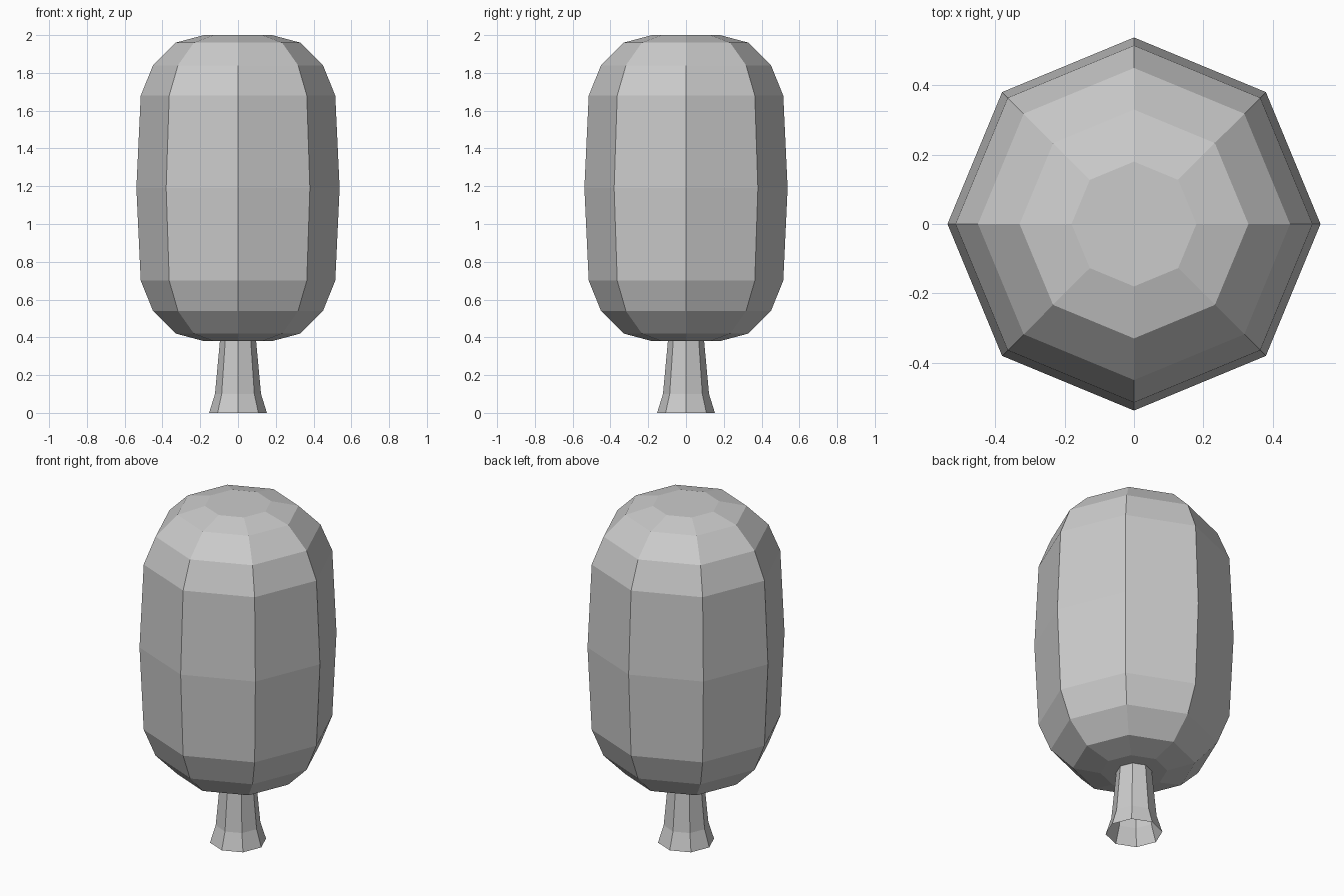
import bpy
import bmesh
from math import cos, sin, pi

cube = bpy.data.objects.get("Cube")
if cube:
    bpy.data.objects.remove(cube, do_unlink=True)

SIDES = 8

grey = bpy.data.materials.new("plain grey")
grey.use_nodes = True
grey.diffuse_color = (0.6, 0.6, 0.6, 1)
grey.node_tree.nodes["Principled BSDF"].inputs["Base Color"].default_value = (0.6, 0.6, 0.6, 1)


def lathe(name, profile, cap_bottom, cap_top):
    """Flat-shaded octagonal solid from (radius, height) rings, bottom to top."""
    bm = bmesh.new()
    rings = []
    for r, z in profile:
        angles = [2 * pi * i / SIDES for i in range(SIDES)]
        rings.append([bm.verts.new((r * cos(a), r * sin(a), z)) for a in angles])
    for low, high in zip(rings, rings[1:]):
        for i in range(SIDES):
            j = (i + 1) % SIDES
            bm.faces.new((low[i], low[j], high[j], high[i]))
    if cap_bottom:
        bm.faces.new(rings[0][::-1])
    if cap_top:
        bm.faces.new(rings[-1])
    mesh = bpy.data.meshes.new(name)
    bm.to_mesh(mesh)
    bm.free()
    mesh.materials.append(grey)
    obj = bpy.data.objects.new(name, mesh)
    bpy.context.collection.objects.link(obj)
    return obj


# Crown: rounded barrel, symmetric above and below its middle
middle = 1.19
upper = [(0.515, 0.49), (0.45, 0.65), (0.33, 0.77), (0.18, 0.81)]
crown = [(r, middle - h) for r, h in reversed(upper)]
crown += [(0.538, middle)]
crown += [(r, middle + h) for r, h in upper]
lathe("tree_crown", crown, True, True)

# Trunk: flared foot, open underneath, running up into the crown
lathe("tree_trunk", [(0.153, 0), (0.122, 0.1), (0.094, 0.4)], False, False)
